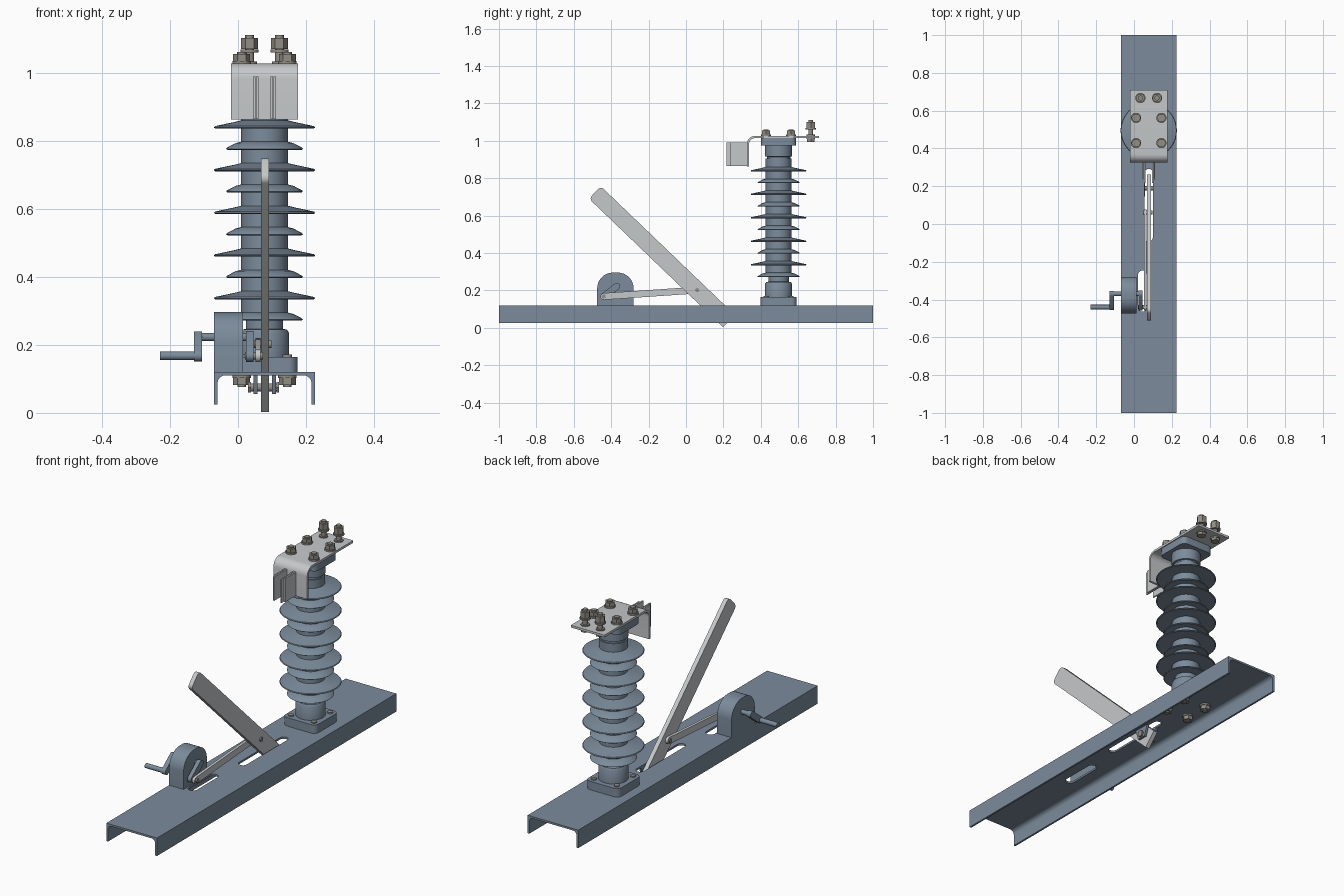
import bpy, bmesh, math
from mathutils import Vector

if "Cube" in bpy.data.objects:
    bpy.data.objects.remove(bpy.data.objects["Cube"])


def material(name, rgb):
    m = bpy.data.materials.new(name)
    m.diffuse_color = (*rgb, 1)
    m.use_nodes = True
    m.node_tree.nodes["Principled BSDF"].inputs["Base Color"].default_value = m.diffuse_color
    return m


BLUE = material("blue grey paint", (0.20, 0.26, 0.33))
SILVER = material("silver metal", (0.56, 0.58, 0.59))
STEEL = material("bolt steel", (0.29, 0.27, 0.24))
CX, CY = 0.078, 0.495          # insulator axis


def finish(name, bm, mat, angle=35):
    bmesh.ops.recalc_face_normals(bm, faces=bm.faces)
    me = bpy.data.meshes.new(name)
    bm.to_mesh(me)
    bm.free()
    ob = bpy.data.objects.new(name, me)
    bpy.context.collection.objects.link(ob)
    me.materials.append(mat)
    bpy.ops.object.select_all(action='DESELECT')
    ob.select_set(True)
    bpy.context.view_layer.objects.active = ob
    bpy.ops.object.shade_smooth_by_angle(angle=math.radians(angle))
    return ob


def place(axis, p, t):
    a, b = p
    return {'x': (t, a, b), 'y': (a, t, b), 'z': (a, b, t)}[axis]


def add_prism(bm, pts, axis, lo, hi):
    A = [bm.verts.new(place(axis, p, lo)) for p in pts]
    B = [bm.verts.new(place(axis, p, hi)) for p in pts]
    bm.faces.new(A)
    bm.faces.new(B[::-1])
    n = len(pts)
    for i in range(n):
        bm.faces.new((A[i], A[(i + 1) % n], B[(i + 1) % n], B[i]))


def prism(name, pts, axis, lo, hi, mat):
    bm = bmesh.new()
    add_prism(bm, pts, axis, lo, hi)
    return finish(name, bm, mat)


def arc(c, r, a0, a1, n=8):
    return [(c[0] + r * math.cos(math.radians(a0 + (a1 - a0) * i / n)),
             c[1] + r * math.sin(math.radians(a0 + (a1 - a0) * i / n))) for i in range(n + 1)]


def circle(c, r, n=24):
    return arc(c, r, 0, 360 - 360 / n, n - 1)


def capsule(p, q, r):
    a = math.degrees(math.atan2(q[1] - p[1], q[0] - p[0]))
    return arc(q, r, a - 90, a + 90) + arc(p, r, a + 90, a + 270)


def rounded(cx, cy, hx, hy, r):
    pts = []
    for k, (sx, sy) in enumerate([(1, 1), (-1, 1), (-1, -1), (1, -1)]):
        pts += arc((cx + sx * (hx - r), cy + sy * (hy - r)), r, 90 * k, 90 * k + 90, 6)
    return pts


def lathe(name, prof, mat, n=48):
    bm = bmesh.new()
    rings = [[bm.verts.new((CX + r * math.cos(2 * math.pi * i / n),
                            CY + r * math.sin(2 * math.pi * i / n), z)) for i in range(n)]
             for r, z in prof]
    for a, b in zip(rings, rings[1:]):
        for i in range(n):
            j = (i + 1) % n
            bm.faces.new((a[i], a[j], b[j], b[i]))
    bm.faces.new(rings[0])
    bm.faces.new(rings[-1])
    return finish(name, bm, mat)


def stack(name, c, layers, mat=STEEL):
    """Hardware made of stacked (sides, radius, z0, z1) layers."""
    bm = bmesh.new()
    for n, r, lo, hi in layers:
        add_prism(bm, circle(c, r, n), 'z', lo, hi)
    return finish(name, bm, mat)


# Base channel, open below, with rounded inner corners
x0, x1, zb, zt, w, f = -0.07, 0.226, 0.025, 0.12, 0.01, 0.022
prof = [(x0, zb), (x0, zt), (x1, zt), (x1, zb), (x1 - w, zb)]
prof += arc((x1 - w - f, zt - w - f), f, 0, 90, 6)
prof += arc((x0 + w + f, zt - w - f), f, 90, 180, 6) + [(x0 + w, zb)]
base = prism("base_channel", prof, 'y', -1, 1, BLUE)

# Slots for the blade and the drive crank
cutter = bmesh.new()
add_prism(cutter, capsule((0.078, -0.07), (0.078, 0.27), 0.022), 'z', 0.06, 0.2)
add_prism(cutter, capsule((0.045, -0.44), (0.045, -0.27), 0.024), 'z', 0.06, 0.2)
cutter = finish("slot_cutter", cutter, BLUE)
cutter.hide_render = True
mod = base.modifiers.new("slots", 'BOOLEAN')
mod.object = cutter
mod.solver = 'EXACT'
bpy.context.view_layer.objects.active = base
bpy.ops.object.modifier_apply(modifier="slots")
bpy.data.objects.remove(cutter)

# Insulator: neck, alternating wide and narrow sheds, upper cap
prof = [(0.072, 0.16), (0.072, 0.235), (0.066, 0.245), (0.055, 0.247), (0.055, 0.262)]
for i in range(10):
    z = 0.277 + i * 0.0628
    R = 0.149 if i % 2 else 0.113
    core = 0.055 if i == 0 else 0.069
    prof += [(core, z - 0.003), (R - 0.004, z - 0.006), (R, z - 0.003), (R - 0.003, z + 0.001),
             (0.085, z + 0.014), (0.069, z + 0.018)]
prof += [(0.069, 0.905), (0.063, 0.905), (0.063, 0.915), (0.072, 0.917), (0.072, 0.978)]
lathe("insulator", prof, BLUE)
prism("insulator_foot", rounded(CX, CY, 0.097, 0.097, 0.028), 'z', 0.12, 0.165, BLUE)
prism("insulator_head", rounded(CX, CY, 0.094, 0.094, 0.028), 'z', 0.975, 1.015, BLUE)

# Terminal plate bent down at the front
prof = [(0.71, 1.015), (0.71, 1.027)] + arc((0.37, 0.982), 0.045, 90, 180)
prof += [(0.325, 0.863), (0.337, 0.863)] + arc((0.37, 0.982), 0.033, 180, 90)
prism("terminal_plate", prof, 'x', -0.02, 0.177, SILVER)

# Contact jaws: pairs of leaves, each with a mounting leaf
for s in (-1, 1):
    for k, (off, front) in enumerate(((0.018, 0.217), (0.027, 0.235))):
        a = CX + s * off
        b = a + s * 0.007
        prism("contact_jaw", [(min(a, b), 0.865), (max(a, b), 0.865),
                              (max(a, b), 0.99), (min(a, b), 0.99)], 'y', front, 0.326, SILVER)

# Fixing bolts above and below the insulator
for sx in (-1, 1):
    for sy in (-1, 1):
        c = (CX + sx * 0.067, CY + sy * 0.067)
        stack("top_bolt", c, [(20, 0.027, 1.027, 1.035), (6, 0.025, 1.035, 1.056),
                              (16, 0.014, 1.056, 1.062)])
        stack("foot_bolt", c, [(16, 0.014, 0.165, 0.171), (20, 0.027, 0.102, 0.11),
                               (6, 0.025, 0.082, 0.102), (16, 0.013, 0.076, 0.082)])
    # Terminal studs with raised nuts
    stack("terminal_stud", (CX + sx * 0.044, 0.667),
          [(16, 0.013, 0.995, 1.112), (6, 0.025, 1.07, 1.102), (20, 0.027, 1.06, 1.068),
           (20, 0.022, 1.027, 1.033), (20, 0.024, 1.009, 1.015), (6, 0.023, 0.995, 1.009)])

# Swinging blade with a rounded upper end
p, q = Vector((0.23, 0.036)), Vector((-0.487, 0.724))
d = (q - p).normalized()
n = Vector((-d.y, d.x)) * 0.046
a = math.degrees(math.atan2(d.y, d.x))
blade = [tuple(p + n), tuple(p - n)]
for s in (-1, 1):
    c = q - d * 0.022 + n.normalized() * s * 0.024
    blade += arc(c, 0.022, a - 90 if s < 0 else a, a if s < 0 else a + 90, 6)
prism("blade", blade, 'x', 0.068, 0.091, SILVER)

# Blade hinge under the channel
for lo in (0.045, 0.1):
    prism("hinge_plate", [(0.145, 0.112), (0.235, 0.112), (0.215, 0.055), (0.165, 0.055)],
          'x', lo, lo + 0.012, BLUE)
prism("hinge_pin", circle((0.19, 0.075), 0.012), 'x', 0.036, 0.12, STEEL)
for lo in (0.03, 0.113):
    prism("hinge_nut", circle((0.19, 0.075), 0.018, 6), 'x', lo, lo + 0.008, STEEL)

# Push link between crank and blade
crank_pin, axle = (-0.44, 0.168), (-0.37, 0.223)
prism("push_link", capsule(crank_pin, (0.06, 0.202), 0.018), 'x', 0.052, 0.066, SILVER)
prism("link_pin", circle((0.06, 0.202), 0.011), 'x', 0.047, 0.098, STEEL)
prism("crank_pin", circle(crank_pin, 0.011), 'x', 0.02, 0.074, STEEL)

# Drive housing with rounded top
house = [(-0.475, 0.12), (-0.28, 0.12)]
house += arc((-0.365, 0.211), 0.085, 0, 90) + arc((-0.39, 0.211), 0.085, 90, 180)
prism("drive_housing", house, 'x', -0.07, 0.014, BLUE)

# Axle, inner crank and hand crank
prism("axle", circle(axle, 0.012), 'x', -0.125, 0.045, BLUE)
prism("inner_crank", capsule(axle, crank_pin, 0.018), 'x', 0.024, 0.045, BLUE)
prism("hand_crank_arm", capsule(axle, crank_pin, 0.0165), 'x', -0.13, -0.106, BLUE)
prism("hand_crank_grip", circle(crank_pin, 0.0125), 'x', -0.23, -0.108, BLUE)
